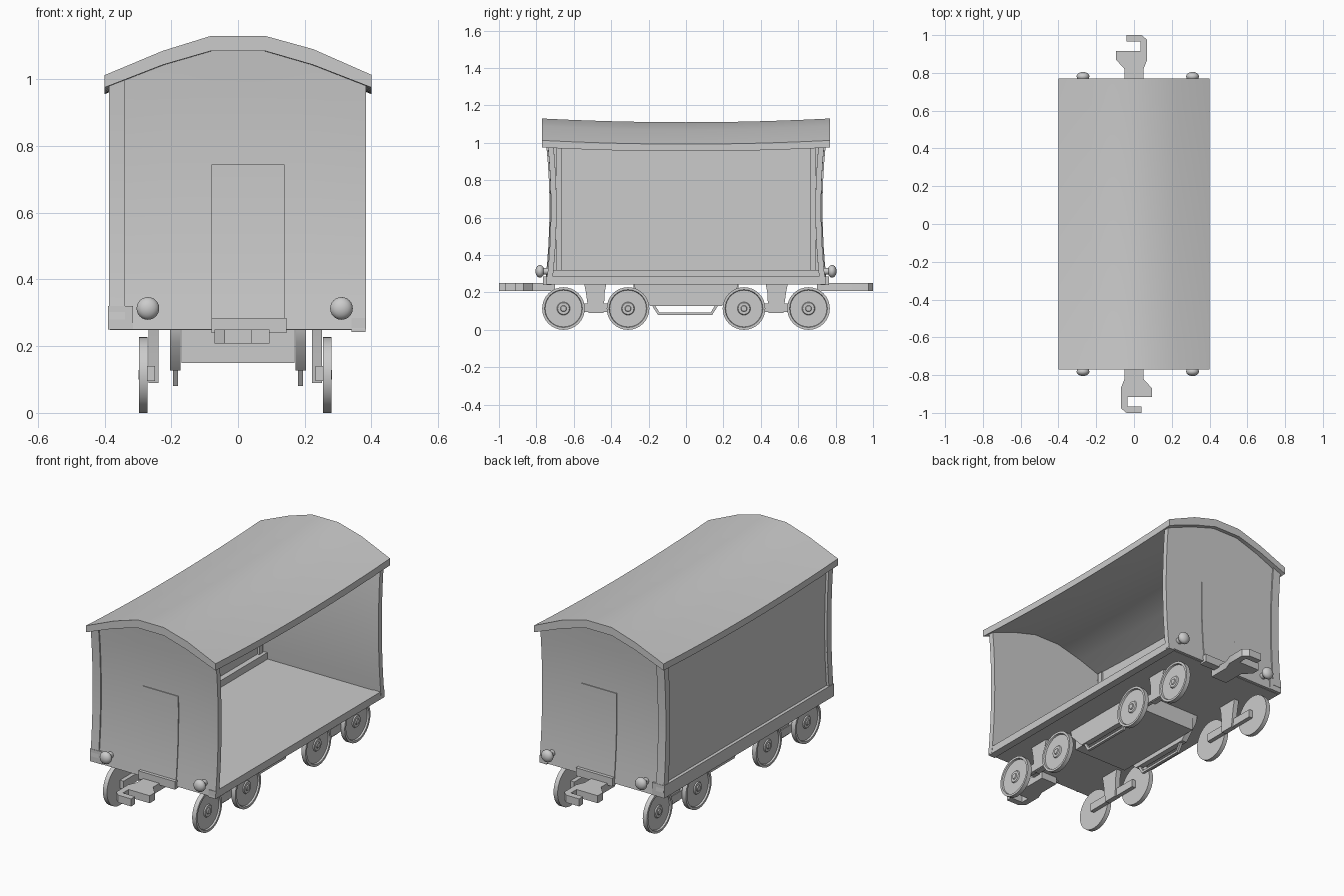
import bpy, bmesh, math

if "Cube" in bpy.data.objects:
    bpy.data.objects.remove(bpy.data.objects["Cube"])


def finish(name, bm, angle=30):
    bmesh.ops.recalc_face_normals(bm, faces=bm.faces)
    me = bpy.data.meshes.new(name)
    bm.to_mesh(me)
    bm.free()
    ob = bpy.data.objects.new(name, me)
    bpy.context.collection.objects.link(ob)
    bpy.ops.object.select_all(action='DESELECT')
    ob.select_set(True)
    bpy.context.view_layer.objects.active = ob
    bpy.ops.object.shade_smooth_by_angle(angle=math.radians(angle))
    return ob


def loft(name, rings):
    """Closed rings of points joined into a capped solid."""
    bm = bmesh.new()
    vs = [[bm.verts.new(p) for p in r] for r in rings]
    n = len(vs[0])
    for a, b in zip(vs, vs[1:]):
        for i in range(n):
            bm.faces.new((a[i], a[(i + 1) % n], b[(i + 1) % n], b[i]))
    bm.faces.new(vs[0])
    bm.faces.new(vs[-1])
    return finish(name, bm)


def prism(name, pts, axis, a, b):
    """Extrude a profile along x (pts are y,z) or z (pts are x,y)."""
    if axis == 'x':
        return loft(name, [[(t, p, q) for p, q in pts] for t in (a, b)])
    return loft(name, [[(p, q, t) for p, q in pts] for t in (a, b)])


def box(name, x0, x1, y0, y1, z0, z1):
    return prism(name, [(x0, y0), (x1, y0), (x1, y1), (x0, y1)], 'z', z0, z1)


def lathe(name, prof, axis, origin, direction, seg=32):
    """Revolve (distance along axis, radius) points around x or y."""
    bm = bmesh.new()
    rings = []
    for d, r in prof:
        ring = []
        for i in range(seg):
            t = 2 * math.pi * i / seg
            u, v, w = d * direction, r * math.cos(t), r * math.sin(t)
            p = (u, v, w) if axis == 'x' else (v, u, w)
            ring.append(bm.verts.new([o + c for o, c in zip(origin, p)]))
        rings.append(ring)
    for a, b in zip(rings, rings[1:]):
        for i in range(seg):
            bm.faces.new((a[i], a[(i + 1) % seg], b[(i + 1) % seg], b[i]))
    bmesh.ops.remove_doubles(bm, verts=bm.verts, dist=1e-5)
    return finish(name, bm)


# Sagging arched roof
top = [(-.4, 1.012), (-.225, 1.085), (-.08, 1.13), (.08, 1.13), (.225, 1.09), (.4, 1.013)]
under = [(.4, .975), (.225, 1.043), (.08, 1.085), (-.08, 1.085), (-.225, 1.043), (-.4, .975)]
rings = []
for i in range(13):
    y = -.77 + 1.54 * i / 12
    sag = .02 * (1 - (y / .77) ** 2)
    rings.append([(x, y, z - sag) for x, z in top + under])
loft("roof", rings)


# End walls and doors, hollowed slightly in profile
def bow(z):
    return .722 + .018 * ((z - .65) / .35) ** 2


def curved_panel(name, xs, tops, z0, side, out, inn):
    bm = bmesh.new()
    rows = 8
    grids = []
    for off in (out, inn):
        grids.append([[bm.verts.new((x, side * (bow(z0 + (t - z0) * r / rows) + off), z0 + (t - z0) * r / rows))
                       for r in range(rows + 1)] for x, t in zip(xs, tops)])
    for g in grids:
        for c in range(len(xs) - 1):
            for r in range(rows):
                bm.faces.new((g[c][r], g[c + 1][r], g[c + 1][r + 1], g[c][r + 1]))
    o, n = grids
    for c in range(len(xs) - 1):
        for r in (0, rows):
            bm.faces.new((o[c][r], o[c + 1][r], n[c + 1][r], n[c][r]))
    for c in (0, -1):
        for r in range(rows):
            bm.faces.new((o[c][r], o[c][r + 1], n[c][r + 1], n[c][r]))
    return finish(name, bm)


for side, tag in ((-1, "front"), (1, "back")):
    curved_panel(tag + "_wall", [-.383, -.225, -.08, .08, .225, .383],
                 [.986, 1.048, 1.09, 1.09, 1.048, .986], .25, side, 0, -.03)
    curved_panel(tag + "_door", [-.08, .14], [.745, .745], .25, side, .005, -.005)
    # Corner post beside the closed wall, and door step
    curved_panel(tag + "_corner_post", [-.387, -.338], [.98, .998], .28, side, .008, -.03)
    y0, y1 = sorted((side * .72, side * .765))
    box(tag + "_step", -.08, .145, y0, y1, .24, .285)
    # Buffers with domed heads
    for x in (-.27, .31):
        dome = [(.757 + .024 - .024 * math.cos(a), .034 * math.sin(a))
                for a in [math.pi * k / 10 for k in range(11)]]
        lathe(tag + "_buffer_head", dome, 'y', (x, 0, .313), side, 24)
        lathe(tag + "_buffer_stem", [(.72, 0), (.72, .018), (.77, .018), (.77, 0)],
              'y', (x, 0, .313), side, 16)
    # Hook coupler, turned half round at the back
    hook = [(-.05, -.7), (.05, -.7), (.05, -.82), (.095, -.87), (.095, -.915), (-.035, -.915),
            (-.035, -.965), (.04, -.965), (.04, -1), (-.04, -1), (-.07, -.975), (-.07, -.87), (-.05, -.82)]
    prism(tag + "_coupler", [(-side * x, -side * y) if side == 1 else (x, y) for x, y in hook],
          'z', .208, .25)

# Floor, sills and closed side wall; the right side stays open
box("floor", -.383, .345, -.73, .73, .248, .282)
box("open_side_sill", .34, .382, -.745, .745, .243, .285)
box("closed_side_beam", -.39, -.315, -.748, .748, .25, .32)
loft("closed_side_wall", [[(-.372, y, .28), (-.345, y, .28), (-.345, y, 1 - s), (-.372, y, .985 - s)]
                          for y, s in [(-.715 + 1.43 * i / 8, .02 * (1 - ((i - 4) / 4) ** 2)) for i in range(9)]])
for s in (-1, 1):
    y0, y1 = sorted((s * .665, s * .695))
    box("inner_post", -.35, -.333, y0, y1, .28, .985)

# Underframe box
box("underframe_box", -.17, .17, -.28, .28, .15, .25)
for s, tag in ((-1, "left"), (1, "right")):
    # Hanging side plates and truss rods
    prism(tag + "_frame_plate", [(-.28, .25), (-.27, .21), (-.19, .127), (.19, .127), (.27, .21), (.28, .25)],
          'x', s * .172, s * .204)
    prism(tag + "_truss_rod", [(-.185, .135), (-.15, .08), (.14, .08), (.175, .135),
                               (.158, .135), (.132, .093), (-.142, .093), (-.168, .135)],
          'x', s * .18, s * .195)
    cx = -.008
    for e in (-1, 1):
        # Tapered axle guard with bar joining the two wheels
        prism(tag + "_axle_guard", [(e * .425, .25), (e * .545, .25), (e * .535, .2), (e * .52, .09),
                                    (e * .44, .09), (e * .435, .2)], 'x', cx + s * .23, cx + s * .26)
        y0, y1 = sorted((e * .31, e * .655))
        prism(tag + "_axle_bar", [(y0, .095), (y1, .095), (y1, .14), (y0, .14)],
              'x', cx + s * .24, cx + s * .264)
        # Wheels with raised rim and hub
        for y in (.31, .655):
            lathe(tag + "_wheel", [(0, 0), (0, .114), (.025, .114), (.025, .101), (.016, .098), (.016, .035),
                                   (.022, .031), (.022, .017), (.027, .014), (.027, 0)],
                  'x', (cx + s * .263, e * y, .114), s)
